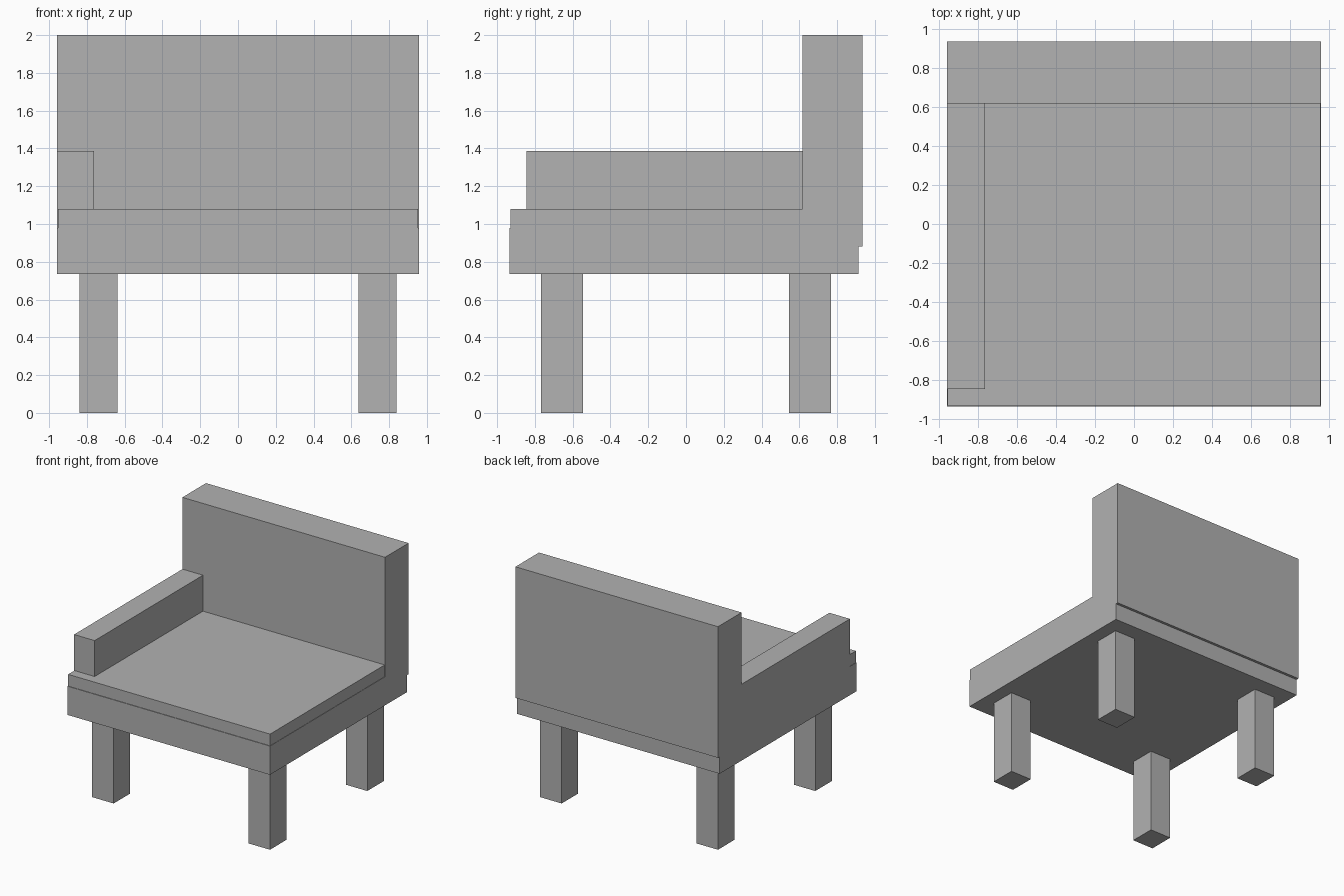
import bpy

old = bpy.data.objects.get("Cube")
if old:
    bpy.data.objects.remove(old, do_unlink=True)

grey = bpy.data.materials.new("plain grey")
grey.use_nodes = True
colour = (0.445, 0.445, 0.445, 1)
grey.diffuse_color = colour
grey.node_tree.nodes["Principled BSDF"].inputs["Base Color"].default_value = colour


def box(name, x, y, z):
    """Add a box spanning the given (low, high) range on each axis."""
    spans = (x, y, z)
    bpy.ops.mesh.primitive_cube_add(size=1, location=[(a + b) / 2 for a, b in spans])
    obj = bpy.context.object
    obj.name = name
    obj.scale = [b - a for a, b in spans]
    bpy.ops.object.transform_apply(location=False, rotation=False, scale=True)
    obj.data.materials.append(grey)
    return obj


WIDTH = 0.957
BASE_TOP = 0.98
BASE_BOTTOM = 0.735

# Seat frame, cushion, backrest and the single armrest
box("seat_base", (-WIDTH, WIDTH), (-0.935, 0.912), (BASE_BOTTOM, BASE_TOP))
box("seat_cushion", (-0.954, 0.954), (-0.93, 0.62), (BASE_TOP, 1.08))
box("backrest", (-WIDTH, WIDTH), (0.617, 0.935), (0.88, 2.0))
box("right_armrest", (-WIDTH, -0.763), (-0.845, 0.617), (BASE_TOP, 1.387))

# Four square legs
for side, sx in (("left", 1), ("right", -1)):
    for end, sy in (("front", -1), ("back", 1)):
        x = sorted((sx * 0.637, sx * 0.84))
        y = sorted((sy * 0.545, sy * 0.768))
        box(f"{end}_{side}_leg", x, y, (0, BASE_BOTTOM))
